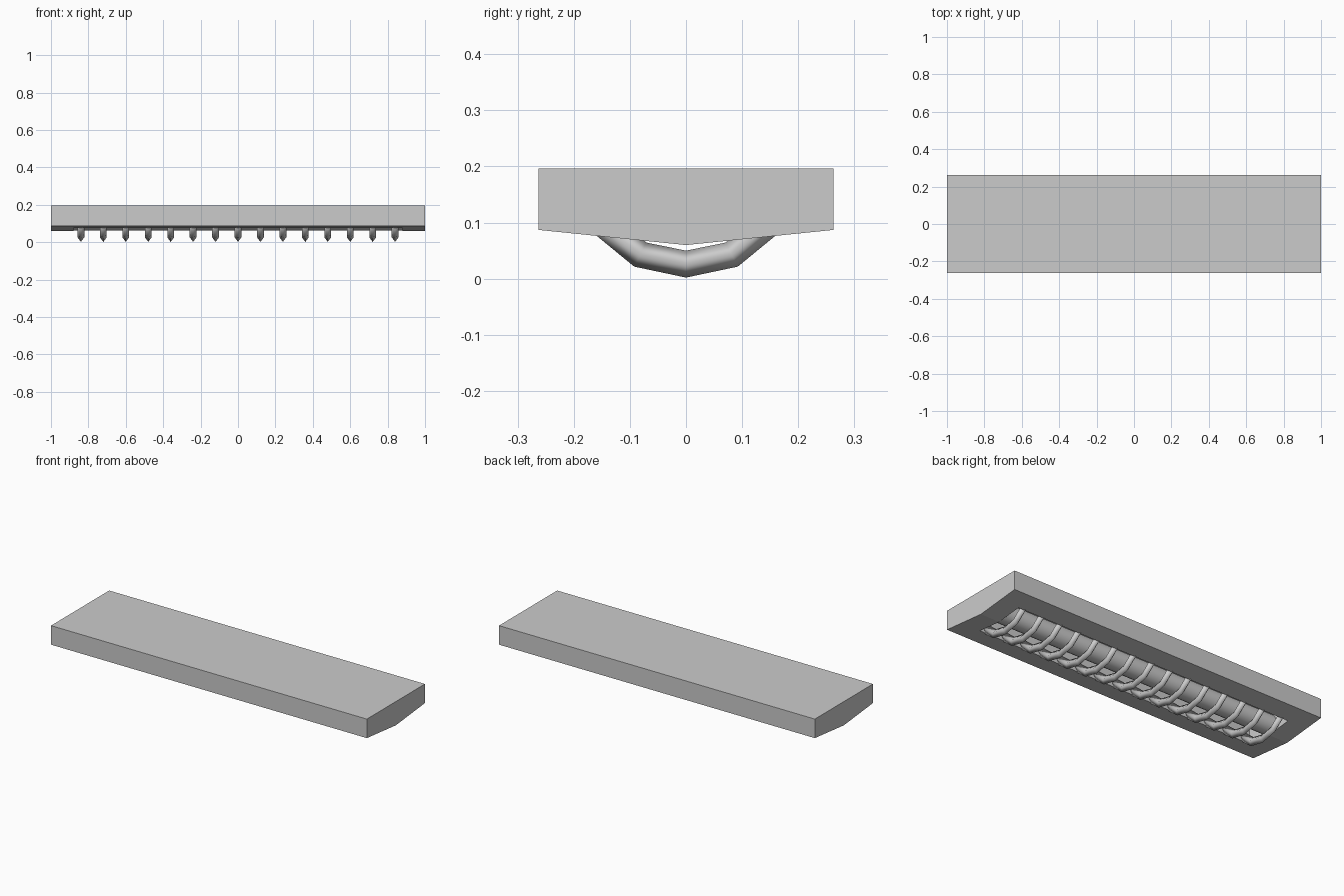
import bpy, bmesh, math

if "Cube" in bpy.data.objects:
    bpy.data.objects.remove(bpy.data.objects["Cube"])

W, TOP, EDGE, KEEL = 0.263, 0.196, 0.087, 0.060   # housing section
OX, OY, CEIL = 0.88, 0.15, 0.175                  # recess half sizes, ceiling


def make(name, bm):
    bmesh.ops.remove_doubles(bm, verts=bm.verts, dist=1e-5)
    bmesh.ops.recalc_face_normals(bm, faces=bm.faces)
    me = bpy.data.meshes.new(name)
    bm.to_mesh(me)
    bm.free()
    ob = bpy.data.objects.new(name, me)
    bpy.context.collection.objects.link(ob)
    return ob


def bottom(y):
    return KEEL + (EDGE - KEEL) * abs(y) / W


# housing: shallow-keeled slab with a rectangular recess underneath
bm = bmesh.new()
xs = [-1, -OX, OX, 1]
ys = [-W, -OY, 0, OY, W]


def face(*pts):
    bm.faces.new([bm.verts.new(p) for p in pts])


def panel(xa, xb, ya, yb, z=bottom):
    face((xa, ya, z(ya)), (xb, ya, z(ya)), (xb, yb, z(yb)), (xa, yb, z(yb)))


for i in range(3):
    for j in range(4):
        opening = i == 1 and j in (1, 2)
        panel(xs[i], xs[i + 1], ys[j], ys[j + 1], (lambda y: CEIL) if opening else bottom)
        panel(xs[i], xs[i + 1], ys[j], ys[j + 1], lambda y: TOP)
    for s in (-1, 1):
        face(*[(x, s * W, z) for x, z in ((xs[i], EDGE), (xs[i + 1], EDGE), (xs[i + 1], TOP), (xs[i], TOP))])
for s in (-1, 1):
    for j in range(4):
        a, b = ys[j], ys[j + 1]
        face((s, a, bottom(a)), (s, b, bottom(b)), (s, b, TOP), (s, a, TOP))
    for a, b in ((-OY, 0), (0, OY)):
        face((s * OX, a, bottom(a)), (s * OX, b, bottom(b)), (s * OX, b, CEIL), (s * OX, a, CEIL))
    face((-OX, s * OY, bottom(OY)), (OX, s * OY, bottom(OY)), (OX, s * OY, CEIL), (-OX, s * OY, CEIL))
make("lamp_housing", bm)

# lamp tube lying in the recess
bpy.ops.mesh.primitive_cylinder_add(vertices=16, radius=0.055, depth=2 * OX,
                                    location=(0, 0, 0.118), rotation=(0, math.pi / 2, 0))
bpy.context.object.name = "lamp_tube"
bpy.ops.object.shade_smooth_by_angle()

# guard ribs: diamond-section bars bent around the tube
path = [(-0.155, 0.104), (-0.0815, 0.043), (0, 0.026), (0.0815, 0.043), (0.155, 0.104)]
for k in range(15):
    cu = bpy.data.curves.new("guard_rib", 'CURVE')
    cu.dimensions = '3D'
    sp = cu.splines.new('POLY')
    sp.points.add(len(path) - 1)
    for p, (y, z) in zip(sp.points, path):
        p.co = (0, y, z, 1)
    sp.use_smooth = True
    bm = bmesh.new()
    rings = []
    for n, (y, z) in enumerate(path):
        a, b = path[max(n - 1, 0)], path[min(n + 1, len(path) - 1)]
        ty, tz = b[0] - a[0], b[1] - a[1]
        l = math.hypot(ty, tz)
        ny, nz = -tz / l, ty / l
        r = 0.024
        rings.append([bm.verts.new((0.018 * math.cos(t), y + ny * r * math.sin(t), z + nz * r * math.sin(t)))
                      for t in (0, math.pi / 2, math.pi, 3 * math.pi / 2)])
    for r0, r1 in zip(rings, rings[1:]):
        for q in range(4):
            bm.faces.new((r0[q], r0[(q + 1) % 4], r1[(q + 1) % 4], r1[q]))
    bm.faces.new(rings[0])
    bm.faces.new(rings[-1])
    bpy.data.curves.remove(cu)
    rib = make(f"guard_rib_{k + 1}", bm)
    rib.location.x = (k - 7) * 0.12
    for p in rib.data.polygons:
        p.use_smooth = len(p.vertices) == 4
